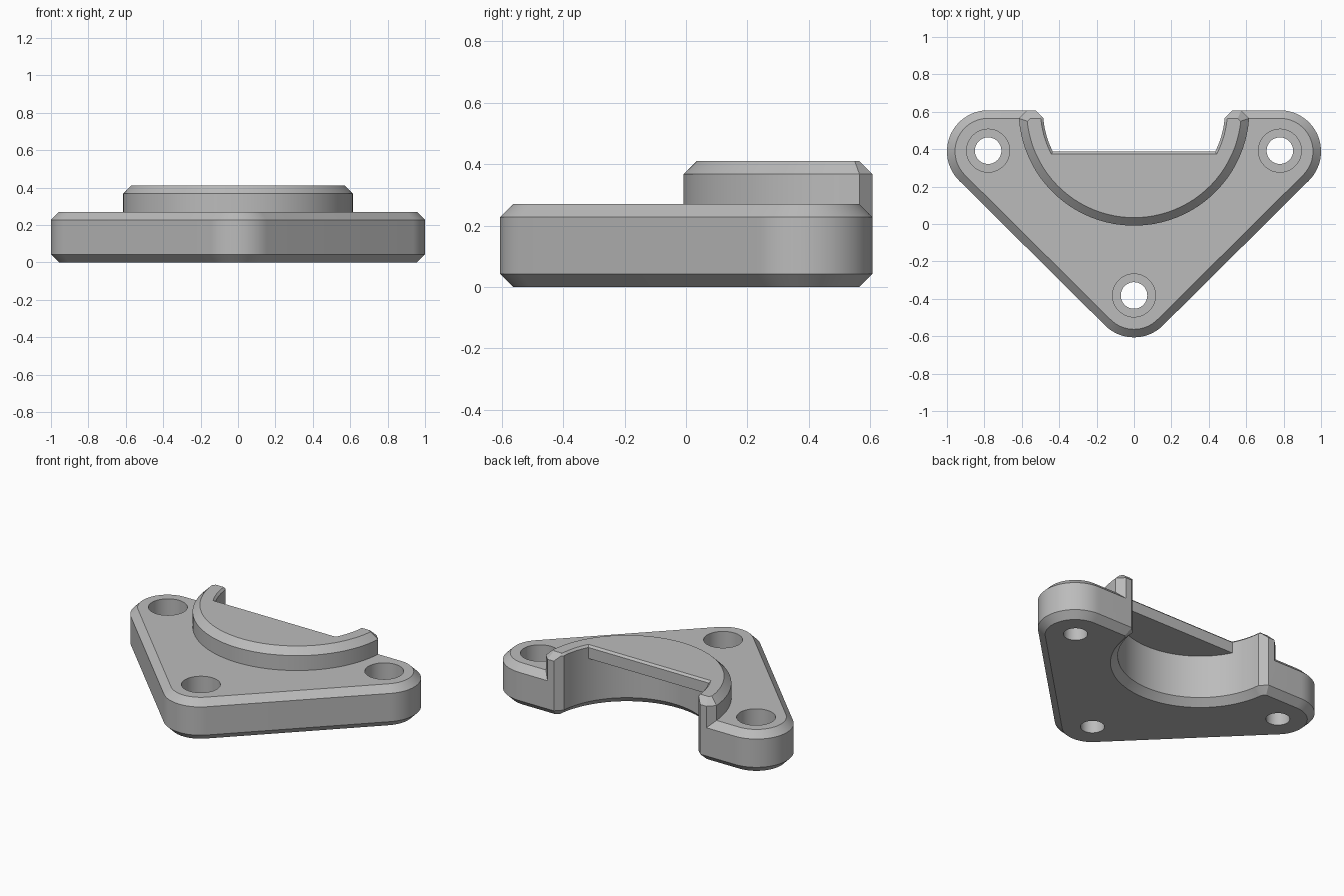
import bpy, bmesh
from math import sin, cos, radians
from mathutils import Vector

cube = bpy.data.objects.get("Cube")
if cube:
    bpy.data.objects.remove(cube, do_unlink=True)

C = 0.043          # main chamfer
BACK = 0.608       # back edge, also the axis of the round boss
PLATE_TOP, BOSS_TOP, ROOF_UNDER = 0.27, 0.41, 0.325
CORNERS = [(0, -0.386), (0.78, 0.388), (-0.78, 0.388)]

gray = bpy.data.materials.new("machined gray")
gray.use_nodes = True
gray.diffuse_color = (0.5, 0.5, 0.5, 1)
gray.node_tree.nodes["Principled BSDF"].inputs["Base Color"].default_value = (0.5, 0.5, 0.5, 1)


def arc(center, radius, angles):
    return [Vector((center[0] + radius * cos(radians(a)),
                    center[1] + radius * sin(radians(a)))) for a in angles]


def inset(points, d):
    """Mitred inward offset of a counter-clockwise outline."""
    out = []
    for i, p in enumerate(points):
        e1 = (p - points[i - 1]).normalized()
        e2 = (points[(i + 1) % len(points)] - p).normalized()
        n1, n2 = Vector((-e1.y, e1.x)), Vector((-e2.y, e2.x))
        out.append(p + (n1 + n2) * d / (1 + n1.dot(n2)))
    return out


def prism(name, outline, levels):
    """Closed solid through (height, inset) levels of one outline."""
    bm = bmesh.new()
    rings = [[bm.verts.new((p.x, p.y, z)) for p in inset(outline, d)] for z, d in levels]
    bm.faces.new(rings[0][::-1])
    bm.faces.new(rings[-1])
    for low, high in zip(rings, rings[1:]):
        for i in range(len(low)):
            bm.faces.new((low[i - 1], low[i], high[i], high[i - 1]))
    mesh = bpy.data.meshes.new(name)
    bm.to_mesh(mesh)
    bm.free()
    mesh.materials.append(gray)
    ob = bpy.data.objects.new(name, mesh)
    bpy.context.collection.objects.link(ob)
    return ob


def combine(target, tool, operation):
    mod = target.modifiers.new(operation.title(), 'BOOLEAN')
    mod.operation, mod.object, mod.solver = operation, tool, 'EXACT'
    tool.hide_render = True
    bpy.context.view_layer.objects.active = target
    bpy.ops.object.modifier_apply(modifier=mod.name)
    bpy.data.objects.remove(tool, do_unlink=True)


# Rounded triangular plate
outline = []
for center, start, stop in zip(CORNERS, (225, -45, 90), (315, 90, 225)):
    outline += arc(center, 0.22, range(start, stop + 1, 5))
bracket = prism("flange_bracket", outline,
                [(0, C), (C, 0), (PLATE_TOP - C, 0), (PLATE_TOP, C)])

# Half-round raised boss with cut-off back corners
outline = arc((0, BACK), 0.617, range(184, 357, 4))
outline += [Vector((0.573, BACK)), Vector((-0.573, BACK))]
boss = prism("boss", outline, [(0.15, 0), (BOSS_TOP - C, 0), (BOSS_TOP, C)])
combine(bracket, boss, 'UNION')


# Bearing pocket, flared at the back ends and at the bottom rim
def pocket_outline(angles):
    points = arc((0, BACK), 0.487, angles)
    flare = Vector((0.15, 0.15))
    return [points[0] + Vector((-0.15, 0.15))] + points + [points[-1] + flare]


steps = [185] + list(range(189, 352, 3)) + [355]
pocket = prism("pocket_cutter", pocket_outline(steps),
               [(-0.01, -C - 0.01), (C, 0), (ROOF_UNDER, 0)])
combine(bracket, pocket, 'DIFFERENCE')

# Opening through the roof, leaving a straight edge
steps = [a for a in steps if a <= 207 or a >= 333]
opening = prism("roof_cutter", pocket_outline(steps),
                [(0.29, 0), (BOSS_TOP - 0.013, 0), (BOSS_TOP + 0.007, -0.02)])
combine(bracket, opening, 'DIFFERENCE')

# Counterbored screw holes
for x, y in CORNERS:
    for radius, floor in ((0.071, -0.1), (0.115, 0.1)):
        hole = prism("hole_cutter", arc((x, y + 0.004), radius, range(0, 360, 8)),
                     [(floor, 0), (0.35, 0)])
        combine(bracket, hole, 'DIFFERENCE')

bpy.ops.object.select_all(action='DESELECT')
bracket.select_set(True)
bpy.context.view_layer.objects.active = bracket
bpy.ops.object.shade_smooth_by_angle(angle=radians(30))
